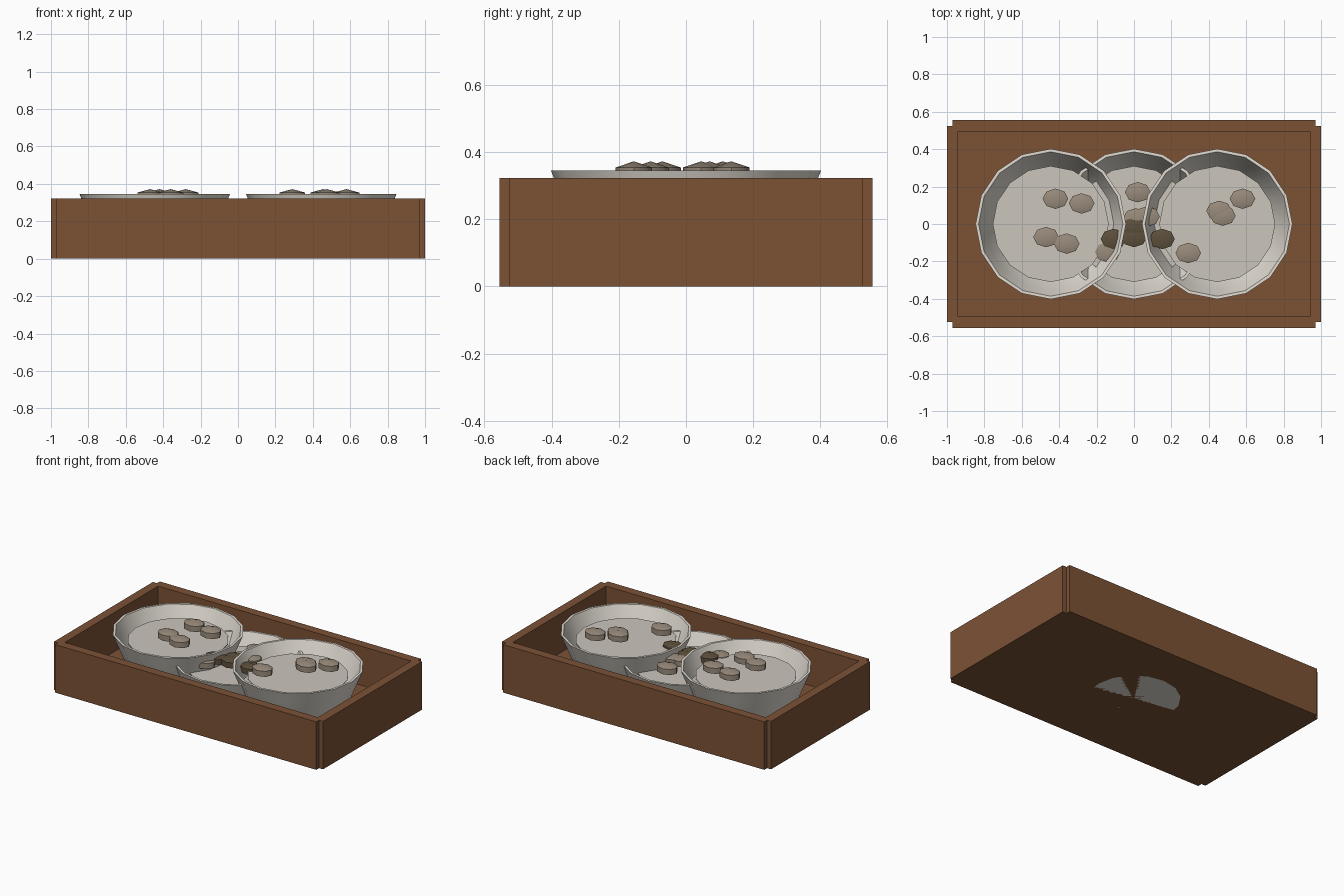
import bpy, bmesh, math

if "Cube" in bpy.data.objects:
    bpy.data.objects.remove(bpy.data.objects["Cube"])


def material(name, rgb):
    m = bpy.data.materials.new(name)
    m.diffuse_color = (*rgb, 1)
    m.use_nodes = True
    m.node_tree.nodes["Principled BSDF"].inputs["Base Color"].default_value = m.diffuse_color
    return m


WOOD = material("brown_wood", (0.2, 0.085, 0.036))
CERAMIC = material("white_ceramic", (0.76, 0.72, 0.65))
BROTH = material("pale_filling", (0.60, 0.56, 0.50))
LIGHT = material("light_dumpling", (0.32, 0.26, 0.20))
DARK = material("dark_dumpling", (0.11, 0.08, 0.045))


def finish(bm, name, mat, loc=(0, 0, 0), smooth=None):
    bmesh.ops.recalc_face_normals(bm, faces=bm.faces)
    me = bpy.data.meshes.new(name)
    bm.to_mesh(me)
    bm.free()
    me.materials.append(mat)
    ob = bpy.data.objects.new(name, me)
    ob.location = loc
    bpy.context.collection.objects.link(ob)
    if smooth:
        bpy.ops.object.select_all(action='DESELECT')
        ob.select_set(True)
        bpy.context.view_layer.objects.active = ob
        bpy.ops.object.shade_smooth_by_angle(angle=math.radians(smooth))
    return ob


def box(name, size, loc):
    bm = bmesh.new()
    bmesh.ops.create_cube(bm, size=1)
    bmesh.ops.scale(bm, vec=size, verts=bm.verts)
    return finish(bm, name, WOOD, loc)


def lathe(name, profile, mat, loc, sides=16, smooth=None):
    """Revolve (radius, z) points around z; radius 0 closes to a pole."""
    bm = bmesh.new()
    rings = []
    for r, z in profile:
        if r == 0:
            rings.append([bm.verts.new((0, 0, z))] * sides)
        else:
            rings.append([bm.verts.new((r * math.cos(math.tau * i / sides),
                                        r * math.sin(math.tau * i / sides), z))
                          for i in range(sides)])
    for a, b in zip(rings, rings[1:]):
        for i in range(sides):
            j = (i + 1) % sides
            bm.faces.new(list(dict.fromkeys((a[i], a[j], b[j], b[i]))))
    return finish(bm, name, mat, loc, smooth)


def dumpling(name, x, y, z, mat):
    bm = bmesh.new()
    bmesh.ops.create_uvsphere(bm, u_segments=8, v_segments=3, radius=1)
    bmesh.ops.scale(bm, vec=(0.079, 0.063, 0.037), verts=bm.verts)
    return finish(bm, name, mat, (x, y, z), smooth=50)


# Tray: floor and four walls with stepped corners
box("tray_floor", (1.94, 1.05, 0.06), (0, 0, 0.03))
for s, long_side, short_side in ((-1, "front", "left"), (1, "back", "right")):
    box("tray_wall_" + long_side, (1.94, 0.06, 0.322), (0, s * 0.525, 0.161))
    box("tray_wall_" + short_side, (0.06, 1.05, 0.322), (s * 0.97, 0, 0.161))

# Bowl outer wall, rim and inner wall
BOWL = [(0, 0), (0.28, 0), (0.33, 0.10), (0.37, 0.20), (0.402, 0.28),
        (0.386, 0.28), (0.355, 0.20), (0.315, 0.10), (0.265, 0.015), (0, 0.015)]
FILL = [(0, 0.215), (0.31, 0.215), (0.31, 0.22), (0, 0.22)]

# Each bowl: position, height, dumplings
bowls = {
    "left": (-0.445, 0.065, [(-0.42, 0.135), (-0.28, 0.11), (-0.47, -0.07), (-0.36, -0.105)]),
    "middle": (0, 0, [(0.02, 0.17), (0.07, 0.04), (0.01, 0.03), (-0.14, -0.15)]),
    "right": (0.445, 0.065, [(0.455, 0.07), (0.475, 0.045), (0.58, 0.135), (0.29, -0.155)]),
}
for side, (x, z, spots) in bowls.items():
    lathe("bowl_" + side, BOWL, CERAMIC, (x, 0, z), smooth=40)
    lathe("filling_" + side, FILL, BROTH, (x, 0, z))
    for i, (dx, dy) in enumerate(spots):
        dumpling(f"dumpling_{side}_{i + 1}", dx, dy, z + 0.27, LIGHT)

# Darker dumplings between the bowls
for i, (x, y) in enumerate([(-0.11, -0.08), (0, -0.07), (0.15, -0.08), (0, -0.02)]):
    dumpling(f"dark_dumpling_{i + 1}", x, y, 0.28, DARK)
